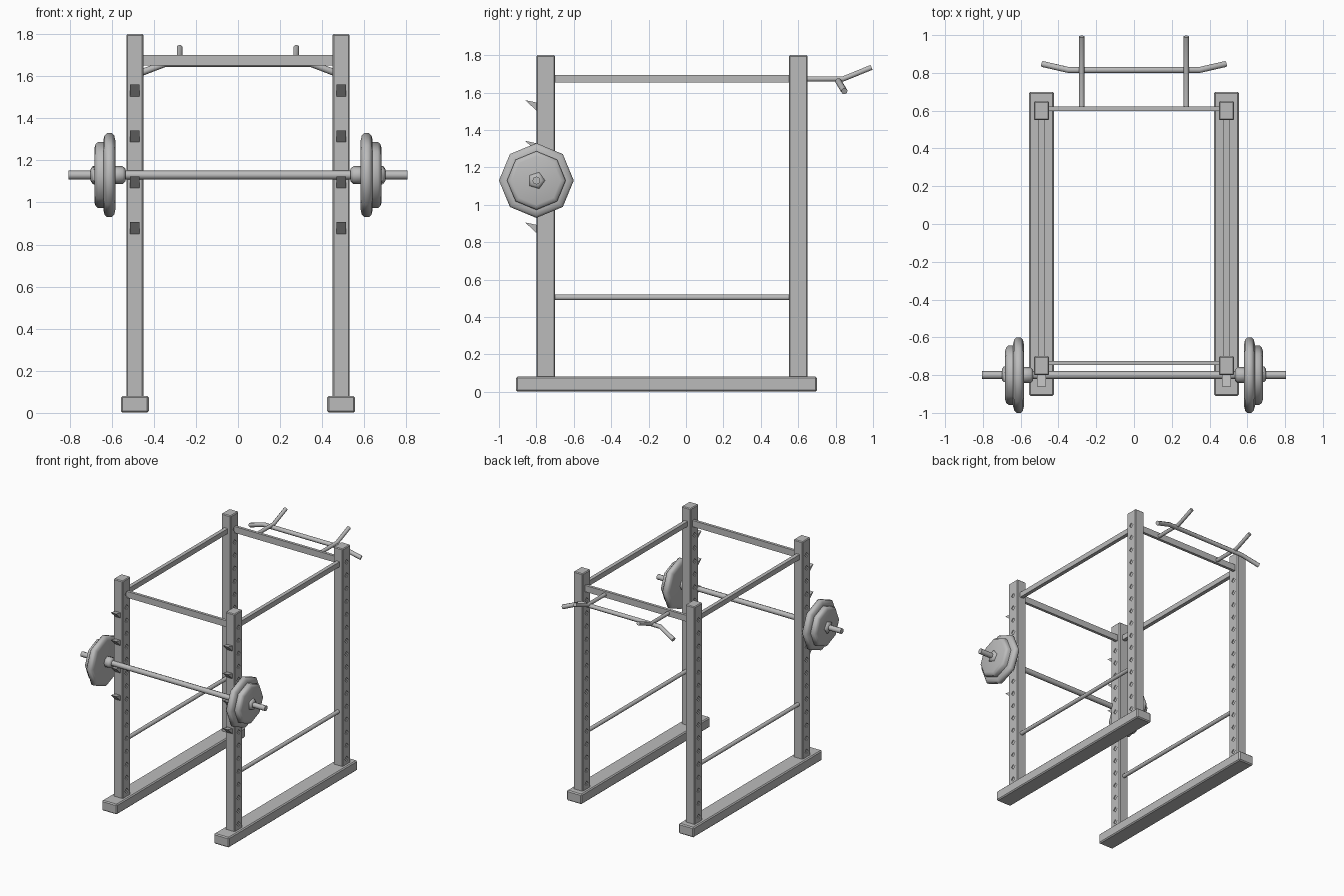
import bpy, math
from mathutils import Vector

if "Cube" in bpy.data.objects:
    bpy.data.objects.remove(bpy.data.objects["Cube"], do_unlink=True)

steel = bpy.data.materials.new("grey_steel")
steel.use_nodes = True
GREY = (0.5, 0.5, 0.5, 1)
steel.diffuse_color = GREY
steel.node_tree.nodes["Principled BSDF"].inputs["Base Color"].default_value = GREY


def make(name, verts, faces, smooth=0):
    mesh = bpy.data.meshes.new(name)
    mesh.from_pydata([tuple(v) for v in verts], [], faces)
    mesh.materials.append(steel)
    obj = bpy.data.objects.new(name, mesh)
    bpy.context.collection.objects.link(obj)
    if smooth:
        bpy.ops.object.select_all(action='DESELECT')
        obj.select_set(True)
        bpy.context.view_layer.objects.active = obj
        bpy.ops.object.shade_smooth_by_angle(angle=math.radians(smooth))
    return obj


def skin(name, rings, smooth=0):
    # join consecutive rings into a closed solid with end caps
    n = len(rings[0])
    faces = [tuple(reversed(range(n))),
             tuple(range((len(rings) - 1) * n, len(rings) * n))]
    for r in range(len(rings) - 1):
        for i in range(n):
            j = (i + 1) % n
            faces.append((r * n + i, r * n + j, (r + 1) * n + j, (r + 1) * n + i))
    return make(name, [v for ring in rings for v in ring], faces, smooth)


def box(name, centre, size, bevel=0):
    cx, cy, cz = centre
    sx, sy, sz = (s / 2 for s in size)
    rings = [[(cx + a * sx, cy + b * sy, cz + k * sz)
              for a, b in ((-1, -1), (1, -1), (1, 1), (-1, 1))] for k in (-1, 1)]
    obj = skin(name, rings)
    if bevel:
        mod = obj.modifiers.new("soft_edges", 'BEVEL')
        mod.width = bevel
        mod.segments = 1
    return obj


def lathe(name, side, profile, sides, y=-0.80, z=1.13, smooth=0):
    # solid of revolution about the barbell axis
    rings = [[(side * x, y + r * math.cos(side * math.tau * i / sides),
               z + r * math.sin(side * math.tau * i / sides))
              for i in range(sides)] for x, r in profile]
    return skin(name, rings, smooth)


def tube(name, points, radius, sides=8):
    # swept tube with mitred bends
    pts = [Vector(p) for p in points]
    rings = []
    for i, p in enumerate(pts):
        d_in = (p - pts[max(i - 1, 0)]).normalized()
        d_out = (pts[min(i + 1, len(pts) - 1)] - p).normalized()
        t = (d_in + d_out).normalized()
        u = Vector((0, 0, 1)).cross(t).normalized()
        v = t.cross(u)
        rings.append([p + radius * (u * math.cos(math.tau * (k + .5) / sides)
                                    + v * math.sin(math.tau * (k + .5) / sides))
                      for k in range(sides)])
    return skin(name, rings, 50)


def hole_cutters(name, x, y):
    # column of shallow diamond pegs on both side faces of an upright
    verts, faces = [], []
    for face in (-1, 1):
        for i in range(16):
            z, b = 0.125 + i * 0.1037, len(verts)
            for dx in (0.034, 0.06):
                verts += [(x + dx * face, y + a * 0.02 * face, z + c * 0.02)
                          for a, c in ((1, 0), (0, 1), (-1, 0), (0, -1))]
            faces += [(b + 3, b + 2, b + 1, b), (b + 4, b + 5, b + 6, b + 7)]
            faces += [(b + k, b + (k + 1) % 4, b + 4 + (k + 1) % 4, b + 4 + k)
                      for k in range(4)]
    obj = make(name, verts, faces)
    obj.hide_render = True
    obj.hide_set(True)
    return obj


X = 0.49
FRONT, REAR = -0.75, 0.60

for side, label in ((1, "left"), (-1, "right")):
    x = side * X
    # floor runner and uprights
    box(f"base_{label}", (x, -0.105, 0.041), (0.132, 1.61, 0.08), 0.008)
    for y, end in ((FRONT, "front"), (REAR, "rear")):
        post = box(f"{end}_post_{label}", (x, y, 0.935), (0.081, 0.1, 1.73), 0.006)
        mod = post.modifiers.new("adjustment_holes", 'BOOLEAN')
        mod.operation = 'DIFFERENCE'
        mod.solver = 'EXACT'
        mod.object = hole_cutters(f"{end}_hole_cutter_{label}", x, y)
    # side rails
    box(f"top_rail_{label}", (x, -0.075, 1.675), (0.03, 1.27, 0.04))
    tube(f"safety_bar_{label}", [(x, -0.71, 0.505), (x, 0.56, 0.505)], 0.016)
    # wedge hooks on the front posts
    for i in range(4):
        z = 1.56 - i * 0.218
        rings = [[(x + s * 0.023, -0.79, z - 0.065), (x + s * 0.023, -0.79, z - 0.015),
                  (x + s * 0.023, -0.86, z)] for s in (1, -1)]
        skin(f"hook_{label}_{i + 1}", rings)
    # pull-up support arm
    tube(f"pullup_arm_{label}", [(side * 0.277, 0.61, 1.673), (side * 0.277, 0.84, 1.673),
                                 (side * 0.277, 0.992, 1.735)], 0.015)
    # plates and collars
    lathe(f"inner_collar_{label}", side, [(0.535, 0.03), (0.548, 0.042), (0.59, 0.042),
                                          (0.60, 0.035)], 8, smooth=50)
    lathe(f"large_plate_{label}", side, [(0.583, 0.165), (0.588, 0.188), (0.60, 0.2),
                                         (0.622, 0.2), (0.634, 0.188), (0.64, 0.165)],
          8, smooth=50)
    lathe(f"small_plate_{label}", side, [(0.635, 0.157), (0.665, 0.157), (0.676, 0.148),
                                         (0.682, 0.13)], 8, smooth=50)
    lathe(f"outer_collar_{label}", side, [(0.68, 0.047), (0.69, 0.045), (0.70, 0.03)],
          5, smooth=50)

# cross members
box("front_crossbar", (0, -0.735, 1.675), (0.92, 0.022, 0.05))
box("rear_crossbar", (0, 0.61, 1.675), (0.92, 0.022, 0.05))

# pull-up bar with drooping grips
tube("pullup_bar", [(-0.485, 0.847, 1.607), (-0.345, 0.815, 1.66),
                    (0.345, 0.815, 1.66), (0.485, 0.847, 1.607)], 0.017)

# barbell shaft
lathe("barbell_shaft", 1, [(-0.805, 0.021), (0.805, 0.021)], 8, smooth=50)
